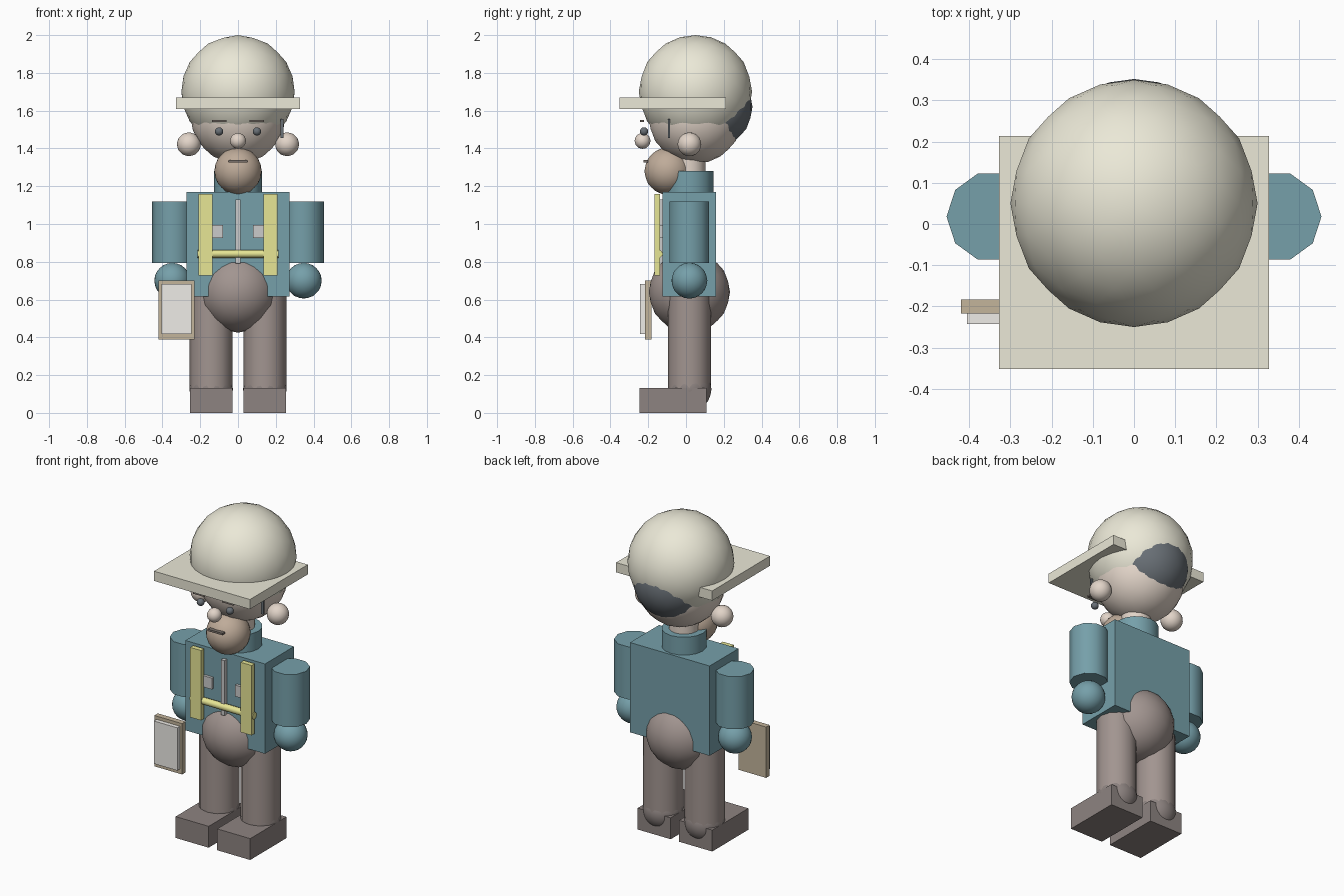
import bpy, bmesh, math
from mathutils import Vector

if "Cube" in bpy.data.objects:
    bpy.data.objects.remove(bpy.data.objects["Cube"])


def material(name, rgb):
    m = bpy.data.materials.new(name)
    m.diffuse_color = (*rgb, 1)
    m.use_nodes = True
    m.node_tree.nodes["Principled BSDF"].inputs["Base Color"].default_value = m.diffuse_color
    return m


CREAM = material("cream", (0.83, 0.81, 0.68))
SKIN = material("skin", (0.76, 0.66, 0.58))
BEARD = material("tan_brown", (0.52, 0.41, 0.32))
DARK = material("dark_grey", (0.14, 0.16, 0.18))
BROW = material("brow_brown", (0.2, 0.17, 0.15))
TEAL = material("teal", (0.18, 0.35, 0.40))
BROWN = material("grey_brown", (0.36, 0.30, 0.28))
BOOT = material("boot_brown", (0.27, 0.23, 0.22))
YELLOW = material("yellow", (0.80, 0.79, 0.30))
METAL = material("light_grey", (0.60, 0.60, 0.60))
BOARD = material("board_tan", (0.55, 0.46, 0.33))
PAPER = material("paper", (0.86, 0.84, 0.80))


def finish(bm, name, mat, smooth):
    bmesh.ops.recalc_face_normals(bm, faces=bm.faces)
    me = bpy.data.meshes.new(name)
    bm.to_mesh(me)
    bm.free()
    me.materials.append(mat)
    ob = bpy.data.objects.new(name, me)
    bpy.context.collection.objects.link(ob)
    if smooth:
        bpy.ops.object.select_all(action='DESELECT')
        ob.select_set(True)
        bpy.context.view_layer.objects.active = ob
        bpy.ops.object.shade_smooth_by_angle(angle=math.radians(45))
    return ob


def box(name, mat, x, y, z):
    """Box from (min, max) pairs on each axis."""
    bm = bmesh.new()
    bmesh.ops.create_cube(bm, size=1)
    for v in bm.verts:
        v.co = [(a + b) / 2 + c * (b - a) for c, (a, b) in zip(v.co, (x, y, z))]
    return finish(bm, name, mat, False)


def ball(name, mat, centre, r):
    """Axis-aligned icosahedron, subdivided twice onto the sphere."""
    bm = bmesh.new()
    phi = (1 + 5 ** 0.5) / 2
    for a in (-1, 1):
        for b in (-phi, phi):
            for co in ((a, b, 0), (0, a, b), (b, 0, a)):
                bm.verts.new(co)
    bmesh.ops.convex_hull(bm, input=bm.verts)
    for _ in range(2):
        bmesh.ops.subdivide_edges(bm, edges=bm.edges[:], cuts=1, use_grid_fill=True)
        for v in bm.verts:
            v.co.normalize()
    for v in bm.verts:
        v.co = v.co * r + Vector(centre)
    return finish(bm, name, mat, True)


def tube(name, mat, centre, r, length, sides, axis='Z'):
    bm = bmesh.new()
    bmesh.ops.create_cone(bm, cap_ends=True, segments=sides, radius1=r, radius2=r, depth=length)
    a = math.pi * 2 / sides
    first = max(bm.verts, key=lambda v: v.co.x).co
    turn = -math.atan2(first.y, first.x)
    for v in bm.verts:
        x, y, z = v.co
        x, y = x * math.cos(turn) - y * math.sin(turn), x * math.sin(turn) + y * math.cos(turn)
        v.co = Vector((z, y, x) if axis == 'X' else (x, y, z)) + Vector(centre)
    return finish(bm, name, mat, True)


# Helmet, head and back hair
ball("helmet_dome", CREAM, (0, 0.05, 1.70), 0.30)
box("helmet_brim", CREAM, (-0.328, 0.328), (-0.352, 0.213), (1.61, 1.67))
ball("head", SKIN, (0, 0.05, 1.57), 0.25)
ball("back_hair", DARK, (0, 0.13, 1.62), 0.222)

# Face
ball("nose", SKIN, (0, -0.23, 1.44), 0.042)
ball("beard", BEARD, (0, -0.095, 1.28), 0.125)
box("mouth", BROW, (-0.05, 0.05), (-0.225, -0.20), (1.326, 1.338))
box("cheek_strap", DARK, (0.226, 0.241), (-0.096, -0.086), (1.455, 1.555))

# Neck, collar, jacket and pelvis
tube("neck", SKIN, (0, 0.018, 1.30), 0.085, 0.20, 16)
tube("collar", TEAL, (0, 0.018, 1.22), 0.127, 0.12, 16)
box("jacket", TEAL, (-0.272, 0.272), (-0.125, 0.158), (0.615, 1.17))
ball("pelvis", BROWN, (0, 0.018, 0.64), 0.215)

# Zip and chest strap
box("zip", METAL, (-0.012, 0.012), (-0.15, -0.12), (0.79, 1.13))
tube("chest_strap", YELLOW, (0, -0.145, 0.842), 0.021, 0.43, 10, 'X')


# Mirrored parts
def span(s, a, b):
    return tuple(sorted((s * a, s * b)))


for side, s in (("left", -1), ("right", 1)):
    ball(side + "_eye", DARK, (s * 0.10, -0.222, 1.49), 0.022)
    box(side + "_brow", BROW, span(s, 0.062, 0.138), (-0.243, -0.222), (1.54, 1.55))
    ball(side + "_ear", SKIN, (s * 0.26, 0.018, 1.422), 0.063)
    box(side + "_strap", YELLOW, span(s, 0.135, 0.21), (-0.167, -0.137), (0.728, 1.16))
    box(side + "_pocket", METAL, span(s, 0.08, 0.14), (-0.142, -0.12), (0.925, 0.995))
    arm = tube(side + "_sleeve", TEAL, (s * 0.345, 0.018, 0.957), 0.11, 0.325, 10)
    ball(side + "_hand", TEAL, (s * 0.348, 0.018, 0.70), 0.095)
    tube(side + "_leg", BROWN, (s * 0.142, 0.018, 0.38), 0.114, 0.50, 12)
    ball(side + "_ankle", BOOT, (s * 0.142, 0.02, 0.125), 0.115)
    box(side + "_boot", BOOT, span(s, 0.029, 0.255), (-0.245, 0.108), (0, 0.132))

# Clipboard held at one side
box("clipboard", BOARD, (-0.42, -0.23), (-0.217, -0.183), (0.388, 0.702))
box("clipboard_paper", PAPER, (-0.405, -0.245), (-0.243, -0.217), (0.418, 0.682))
